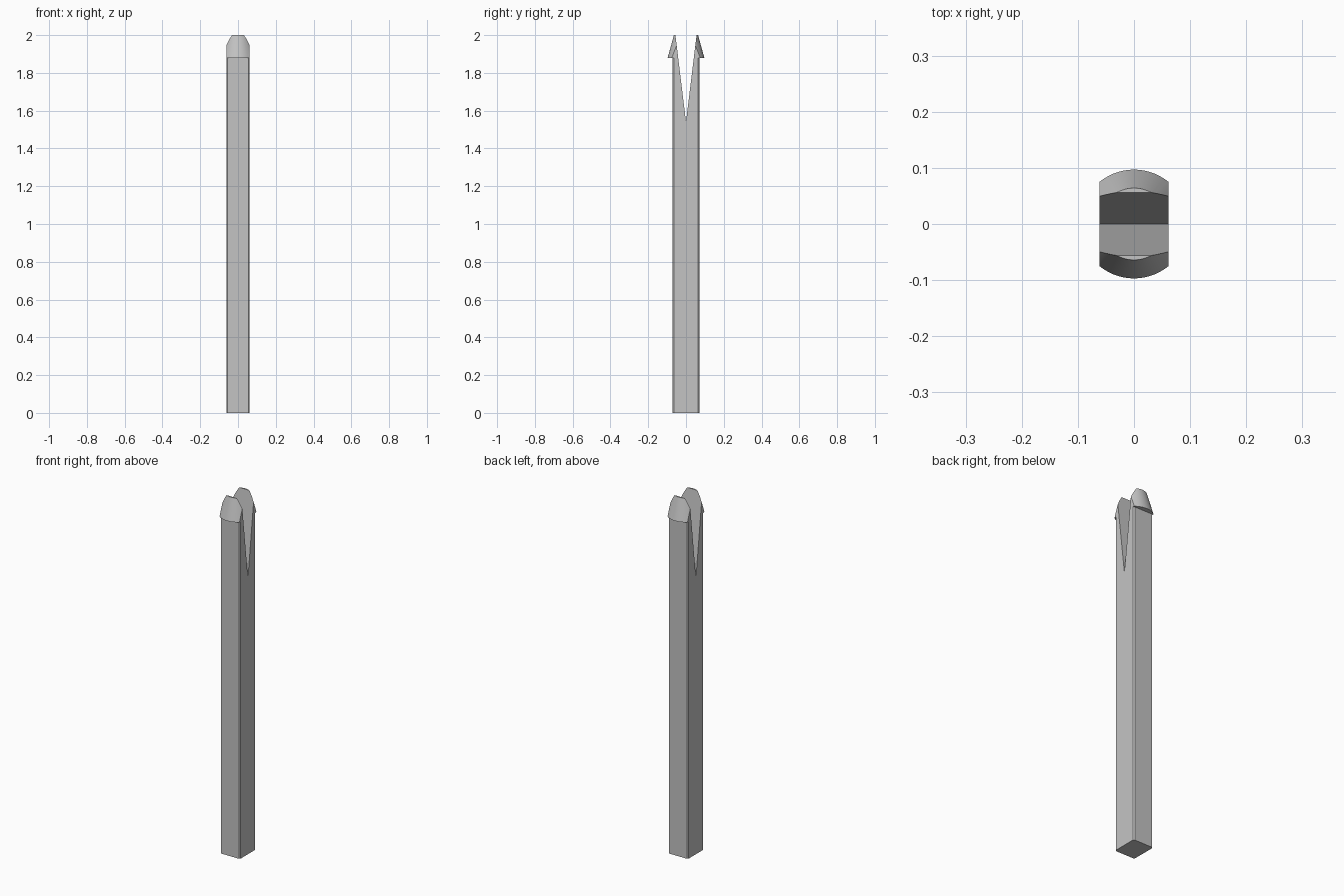
import bpy, bmesh
from mathutils import Vector

HALF_X, HALF_Y = 0.0615, 0.071
NECK, TOP = 1.88, 2.0

if "Cube" in bpy.data.objects:
    bpy.data.objects.remove(bpy.data.objects["Cube"], do_unlink=True)

grey = bpy.data.materials.new("plain grey")
grey.use_nodes = True
grey.diffuse_color = (0.55, 0.55, 0.55, 1)
grey.node_tree.nodes["Principled BSDF"].inputs["Base Color"].default_value = (0.55, 0.55, 0.55, 1)


def add_object(name, bm):
    bmesh.ops.recalc_face_normals(bm, faces=bm.faces)
    mesh = bpy.data.meshes.new(name)
    bm.to_mesh(mesh)
    bm.free()
    mesh.materials.append(grey)
    obj = bpy.data.objects.new(name, mesh)
    bpy.context.collection.objects.link(obj)
    return obj


def extruded(points, offset):
    """Closed prism from a flat outline."""
    bm = bmesh.new()
    face = bm.faces.new([bm.verts.new(p) for p in points])
    grown = bmesh.ops.extrude_face_region(bm, geom=[face], use_keep_orig=True)
    verts = [v for v in grown["geom"] if isinstance(v, bmesh.types.BMVert)]
    bmesh.ops.translate(bm, verts=verts, vec=offset)
    return bm


# Square shaft with narrow chamfered corners
c = 0.007
quarter = [(HALF_X, HALF_Y - c), (HALF_X - c, HALF_Y)]
outline = quarter + [(-x, y) for x, y in reversed(quarter)]
outline += [(-x, -y) for x, y in outline]
shaft = add_object("shaft", extruded([(x, y, 0) for x, y in outline], (0, 0, NECK)))

# Tapered barbed head, trimmed flush with the shaft sides
bm = bmesh.new()
bmesh.ops.create_cone(bm, cap_ends=True, segments=64, radius1=0.097, radius2=0.064, depth=TOP - NECK)
bmesh.ops.translate(bm, verts=bm.verts, vec=(0, 0, (TOP + NECK) / 2))
for side in (-1, 1):
    cut = bmesh.ops.bisect_plane(bm, geom=bm.verts[:] + bm.edges[:] + bm.faces[:],
                                 plane_co=(side * HALF_X, 0, 0), plane_no=(side, 0, 0), clear_outer=True)
    rim = [e for e in cut["geom_cut"] if isinstance(e, bmesh.types.BMEdge)]
    bmesh.ops.holes_fill(bm, edges=rim)
head = add_object("barbed_head", bm)

# V-shaped slot that splits the upper end into two prongs
slope = 0.056 / (TOP - 1.54)
wide, high = slope * 0.56, 2.1
slot = add_object("slot_cutter", extruded(
    [(-0.2, 0, 1.54), (-0.2, wide, high), (-0.2, -wide, high)], Vector((0.4, 0, 0))))
slot.hide_render = True
slot.hide_viewport = False

for part in (shaft, head):
    bpy.ops.object.select_all(action="DESELECT")
    part.select_set(True)
    bpy.context.view_layer.objects.active = part
    mod = part.modifiers.new("slot", "BOOLEAN")
    mod.operation, mod.solver, mod.object = "DIFFERENCE", "EXACT", slot
    bpy.ops.object.modifier_apply(modifier=mod.name)
    bpy.ops.object.shade_smooth_by_angle(angle=0.4)

bpy.data.objects.remove(slot, do_unlink=True)
